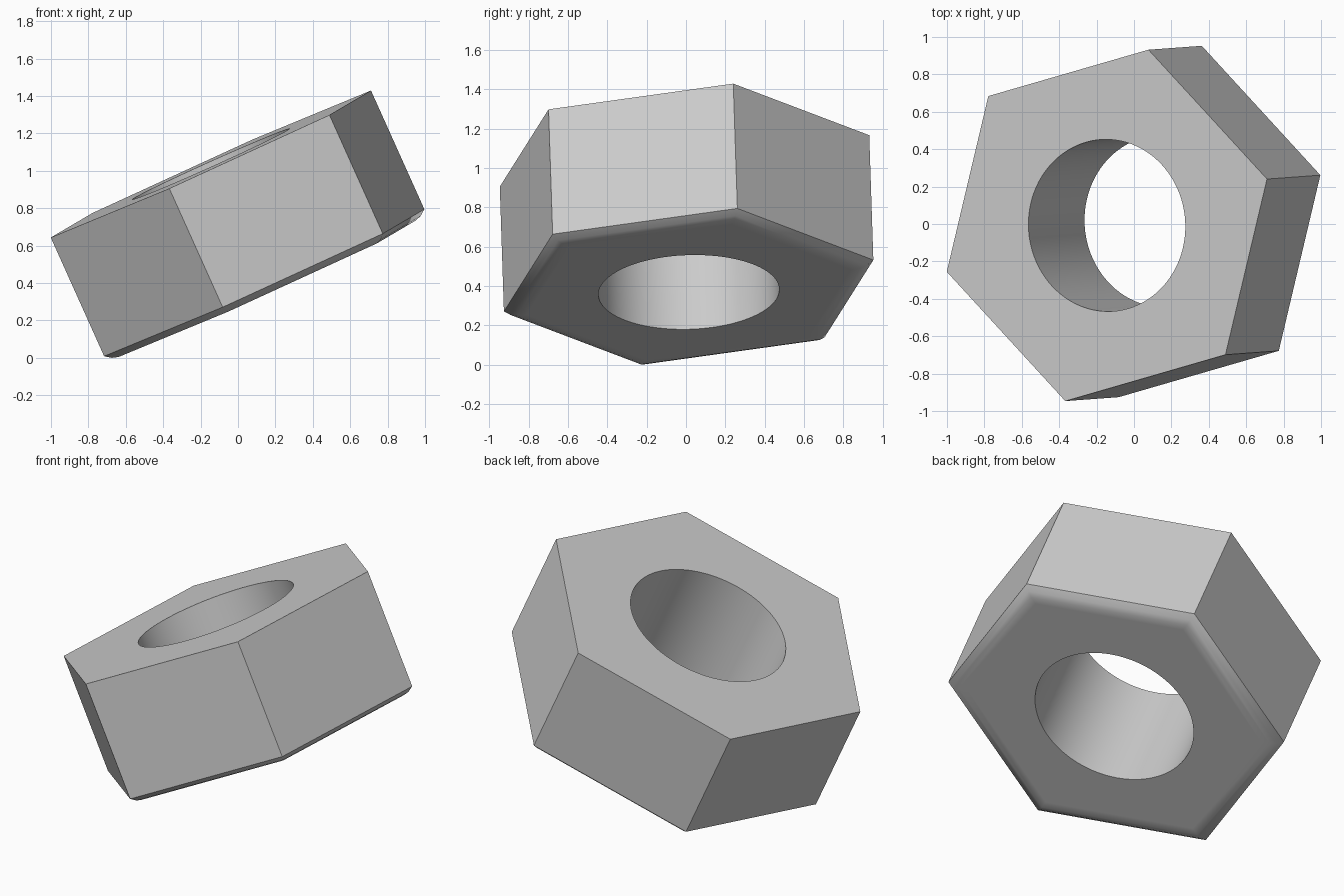
import bpy, bmesh, math
from mathutils import Matrix, Vector

cube = bpy.data.objects.get("Cube")
if cube:
    bpy.data.objects.remove(cube, do_unlink=True)

# Dimensions of the nut
CORNER, BORE, HEIGHT, LIP = 0.974, 0.46, 0.696, 0.036
SEGMENTS = 96
STEP = SEGMENTS // 6

steel = bpy.data.materials.new("steel_grey")
steel.use_nodes = True
grey = (0.6, 0.6, 0.6, 1)
steel.diffuse_color = grey
steel.node_tree.nodes["Principled BSDF"].inputs["Base Color"].default_value = grey

bm = bmesh.new()


def ring(count, radius, z):
    return [bm.verts.new((radius * math.cos(math.tau * i / count),
                          radius * math.sin(math.tau * i / count), z))
            for i in range(count)]


def bridge(a, b):
    n = len(a)
    for i in range(n):
        j = (i + 1) % n
        bm.faces.new((a[i], a[j], b[j], b[i]))


def cap(hexagon, circle):
    # Six flat sectors between the hexagon and the round hole
    for k in range(6):
        arc = [circle[(k * STEP + i) % SEGMENTS] for i in range(STEP + 1)]
        bm.faces.new([hexagon[k], hexagon[(k + 1) % 6]] + arc[::-1])


# Hexagonal body: top rim, lower rim, then the rounded bottom edge
profile = [(0, 0), (0, -HEIGHT), (0.035, -HEIGHT - 0.025),
           (0.07, -HEIGHT - LIP), (0.12, -HEIGHT - LIP)]
rims = [ring(6, CORNER - inset, z) for inset, z in profile]
for upper, lower in zip(rims, rims[1:]):
    bridge(upper, lower)

# Through hole and end faces
bore_top = ring(SEGMENTS, BORE, 0)
bore_bottom = ring(SEGMENTS, BORE, -HEIGHT - LIP)
bridge(bore_top, bore_bottom)
cap(rims[0], bore_top)
cap(rims[-1], bore_bottom)
bmesh.ops.recalc_face_normals(bm, faces=bm.faces)

# Tilted resting pose
axis = Vector((-0.410, -0.030, 0.912)).normalized()
side = Vector((0.855, 0.2475, 0.3925))
side = (side - axis * side.dot(axis)).normalized()
pose = Matrix((side, axis.cross(side), axis)).transposed().to_4x4()
bm.transform(Matrix.Translation((-0.145, -0.0075, 1.0375)) @ pose)
lowest = min(v.co.z for v in bm.verts)
bm.transform(Matrix.Translation((0, 0, -lowest)))

mesh = bpy.data.meshes.new("hex_nut")
bm.to_mesh(mesh)
bm.free()
mesh.materials.append(steel)
nut = bpy.data.objects.new("hex_nut", mesh)
bpy.context.collection.objects.link(nut)

bpy.ops.object.select_all(action="DESELECT")
nut.select_set(True)
bpy.context.view_layer.objects.active = nut
bpy.ops.object.shade_smooth_by_angle(angle=math.radians(40))
